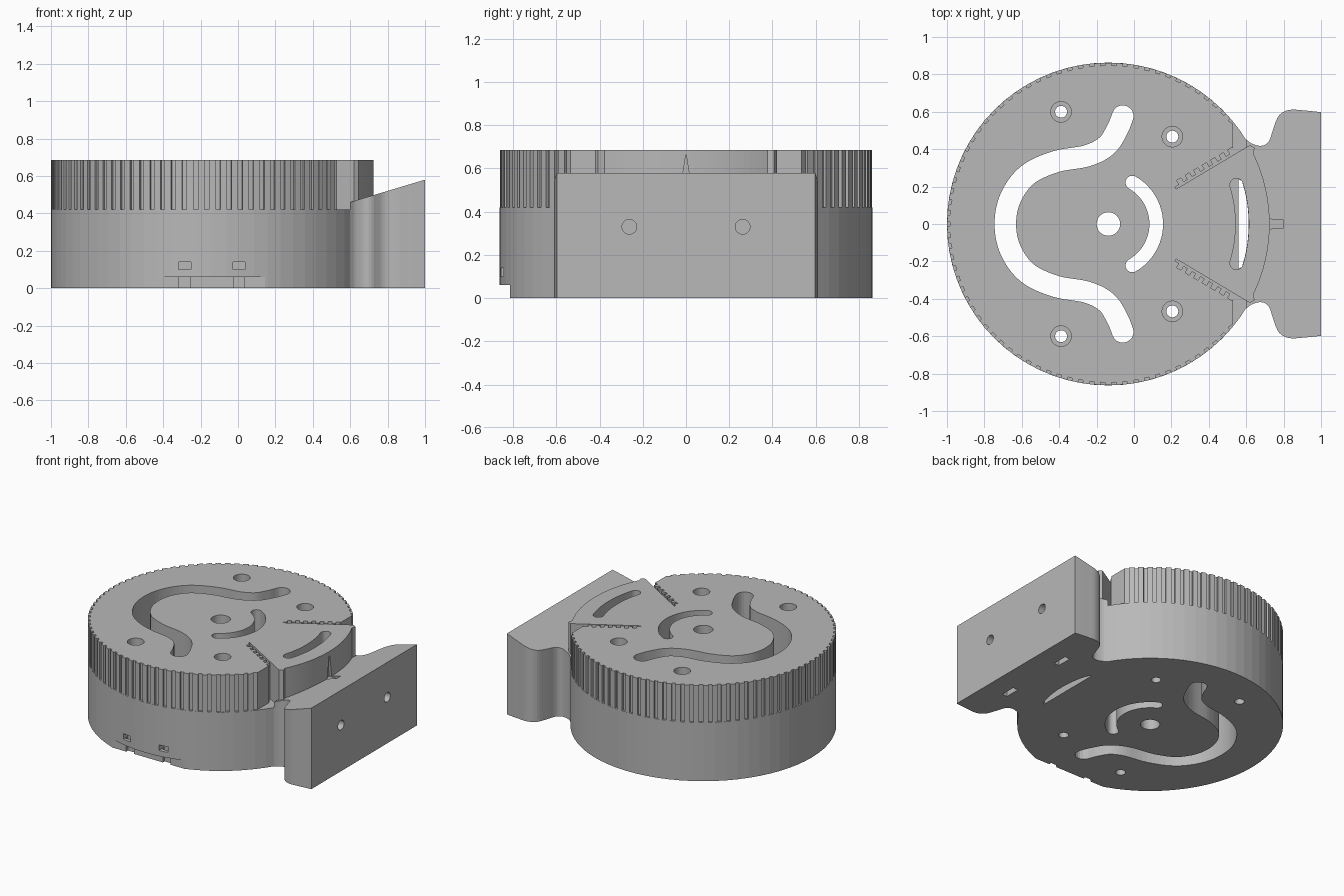
import bpy, bmesh, math
from mathutils import Vector

if "Cube" in bpy.data.objects:
    bpy.data.objects.remove(bpy.data.objects["Cube"])

CX, R = -0.137, 0.863          # disc centre and radius

grey = bpy.data.materials.new("plain_grey")
grey.diffuse_color = (0.48, 0.48, 0.48, 1)
grey.use_nodes = True
grey.node_tree.nodes["Principled BSDF"].inputs["Base Color"].default_value = grey.diffuse_color


def polar(r, deg, cx=CX, cy=0):
    a = math.radians(deg)
    return (cx + r * math.cos(a), cy + r * math.sin(a))


def circle(r, cx=CX, cy=0, n=32):
    return [polar(r, 360 * i / n, cx, cy) for i in range(n)]


def mirror(pts):
    """Close an upper-half outline with its reflection in y."""
    return pts + [(x, -y) for x, y in reversed(pts) if abs(y) > 1e-6]


def prism(name, pts, z0, z1):
    bm = bmesh.new()
    f = bm.faces.new([bm.verts.new((x, y, z0)) for x, y in pts])
    ext = bmesh.ops.extrude_face_region(bm, geom=[f])["geom"]
    for v in ext:
        if isinstance(v, bmesh.types.BMVert):
            v.co.z = z1
    bmesh.ops.recalc_face_normals(bm, faces=bm.faces)
    me = bpy.data.meshes.new(name)
    bm.to_mesh(me)
    bm.free()
    me.materials.append(grey)
    ob = bpy.data.objects.new(name, me)
    bpy.context.collection.objects.link(ob)
    return ob


def box(name, x0, x1, y0, y1, z0, z1):
    return prism(name, [(x0, y0), (x1, y0), (x1, y1), (x0, y1)], z0, z1)


def combine(target, other, op):
    other.hide_render = True
    m = target.modifiers.new(op, "BOOLEAN")
    m.operation, m.solver, m.object = op, "EXACT", other
    bpy.context.view_layer.objects.active = target
    bpy.ops.object.modifier_apply(modifier=m.name)
    bpy.data.objects.remove(other)


def stroke(path, w):
    """Outline of a round-ended slot along a path."""
    p = [Vector(q) for q in path]
    left, right = [], []
    for i, q in enumerate(p):
        t = (p[min(i + 1, len(p) - 1)] - p[max(i - 1, 0)]).normalized()
        n = Vector((-t.y, t.x)) * w / 2
        left.append(q + n)
        right.append(q - n)

    def cap(c, start):
        a0 = math.degrees(math.atan2(start.y - c.y, start.x - c.x))
        return [polar(w / 2, a0 - 180 * k / 10, c.x, c.y) for k in range(1, 10)]
    return ([tuple(v) for v in left] + cap(p[-1], left[-1]) +
            [tuple(v) for v in reversed(right)] + cap(p[0], right[0]))


def spline(pts, n=6):
    """Catmull-Rom smoothing."""
    p = [Vector(q) for q in pts]
    p = [2 * p[0] - p[1]] + p + [2 * p[-1] - p[-2]]
    out = []
    for i in range(1, len(p) - 2):
        a, b, c, d = p[i - 1:i + 3]
        for k in range(n):
            t = k / n
            out.append(0.5 * (2 * b + (c - a) * t + (2 * a - 5 * b + 4 * c - d) * t * t
                              + (3 * b - a - 3 * c + d) * t ** 3))
    return [tuple(v) for v in out + [p[-2]]]


# round base
body = prism("indexing_dial_body", circle(R, n=72), 0, 0.42)

# neck and mounting block with a sloping top
edge = spline([(0.6, 0.452), (0.63, 0.43), (0.68, 0.418), (0.72, 0.44), (0.745, 0.51),
               (0.775, 0.58), (0.83, 0.61), (0.91, 0.607), (1.0, 0.598)], 4)
block = prism("mounting_block", mirror(edge), 0, 0.5)
for v in block.data.vertices:
    if v.co.z > 0.1:
        v.co.z = 0.46 + (v.co.x - 0.6) * 0.3
combine(body, block, "UNION")

# toothed dial with the plain pointer wedge, one outline
outline = [polar(R - 0.001, a) for a in range(0, 27, 2)]
outline += [(0.645, 0.408), (0.62, 0.422), (0.225, 0.187)]
start = Vector((0.225, 0.187))
d = (Vector((0.62, 0.422)) - start).normalized()
n = Vector((-d.y, d.x))
steps = 7
for i in range(steps):
    for u, v in ((0, 0.012), (0.5, 0.012), (0.5, 0.038), (1, 0.038)):
        outline.append(tuple(start + d * (i + u) * 0.37 / steps + n * v))
outline += [(0.53, 0.405), (0.53, 0.535)]
for c in range(42, 180, 4):
    for r, da in ((0.847, -1.2), (R - 0.001, -1.2), (R - 0.001, 1.2), (0.847, 1.2)):
        outline.append(polar(r, c + da))
combine(body, prism("toothed_dial", mirror(outline), 0.40, 0.685), "UNION")

# through openings: long C slot, short arc slot, centre hole
half = [(-0.06, 0.577), (-0.087, 0.51), (-0.145, 0.42), (-0.25, 0.365),
        (-0.42, 0.333), (-0.57, 0.262), (-0.66, 0.14), (-0.688, 0)]
cuts = [
    prism("c_slot", stroke(spline(mirror(half)), 0.115), -0.1, 0.8),
    prism("arc_slot", stroke([polar(0.256, a) for a in range(-60, 61, 5)], 0.073), -0.1, 0.8),
    prism("centre_hole", circle(0.063), -0.1, 0.8),
    # window in the wedge, and the narrower one below it
    prism("wedge_window", stroke([polar(0.716, a) for a in range(-17, 18, 2)], 0.07), 0.42, 0.8),
    prism("base_window", mirror([polar(0.75, a) for a in range(0, 19, 2)] + [(0.56, 0.238)]),
          -0.1, 0.43),
    # pointer groove on the wedge rim
    None,
    # flat step at the lower front edge
    box("front_step", -0.6, 0.3, -1, -0.815, -0.1, 0.06),
]
pointer = prism("pointer_groove", [(0.49, -0.027), (0.67, 0), (0.49, 0.027)], 0.705, 0.8)
for v in pointer.data.vertices:      # turn profile (z, y) upright along x
    v.co = (v.co.z, v.co.y, v.co.x)
pointer.data.flip_normals()
cuts[5] = pointer

# screw holes with counterbores, mounting holes and nut slots
for s in (1, -1):
    for x, y in ((-0.39, 0.6), (0.205, 0.467)):
        cuts.append(prism("screw_hole", circle(0.032, x, s * y, 24), -0.1, 0.5))
        cuts.append(prism("counterbore", circle(0.055, x, s * y, 24), 0.42, 0.8))
    hole = prism("mount_hole", circle(0.034, 0.33, s * 0.262, 24), 0.75, 1.1)
    for v in hole.data.vertices:
        v.co = (v.co.z, v.co.y, v.co.x)
    hole.data.flip_normals()
    cuts.append(hole)
    cuts.append(box("nut_slot", 0.81, 0.85, s * 0.262 - 0.055, s * 0.262 + 0.055, -0.1, 0.39))

# two tie slots at the front, opening to the underside
for x in (-0.285, 0.005):
    cuts.append(box("tie_slot", x - 0.033, x + 0.033, -1, -0.795, 0.1, 0.14))
    cuts.append(box("tie_channel", x - 0.03, x + 0.03, -0.825, -0.795, -0.1, 0.12))

for c in cuts:
    combine(body, c, "DIFFERENCE")
body.data.materials.clear()
body.data.materials.append(grey)
for p in body.data.polygons:
    p.material_index = 0
